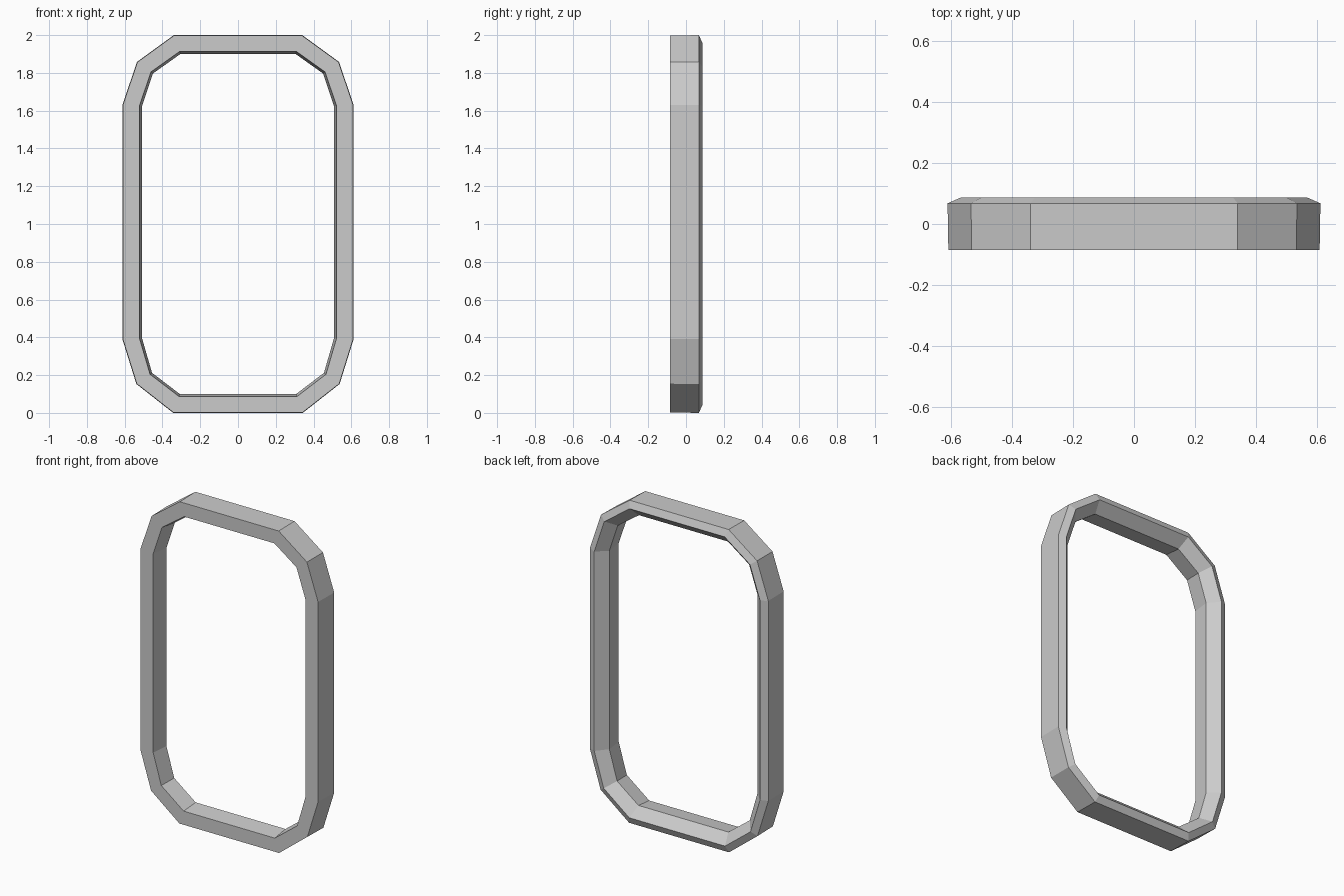
import bpy, bmesh

if "Cube" in bpy.data.objects:
    bpy.data.objects.remove(bpy.data.objects["Cube"])

# Right half of the frame outline, bottom to top: outermost and innermost (x, z)
OUTER = [(0.343, 0.0), (0.538, 0.153), (0.612, 0.39),
         (0.612, 1.63), (0.535, 1.858), (0.34, 2.0)]
INNER = [(0.308, 0.10), (0.455, 0.212), (0.508, 0.395),
         (0.508, 1.625), (0.45, 1.797), (0.305, 1.90)]

# Bar cross-section: (fraction from outer to inner outline, y)
SECTION = [(0.025, -0.086), (0.0, 0.068), (0.42, 0.087),
           (1.0, 0.025), (0.87, -0.086)]


def ring(bm, t, y):
    """One closed loop around the frame, mirrored left to right."""
    half = [(a + (c - a) * t, b + (d - b) * t)
            for (a, b), (c, d) in zip(OUTER, INNER)]
    loop = half + [(-x, z) for x, z in reversed(half)]
    return [bm.verts.new((x, y, z)) for x, z in loop]


# Frame: bridge the section loops into a closed ring
bm = bmesh.new()
rings = [ring(bm, t, y) for t, y in SECTION]
for i, a in enumerate(rings):
    b = rings[(i + 1) % len(rings)]
    n = len(a)
    for j in range(n):
        k = (j + 1) % n
        bm.faces.new((a[j], a[k], b[k], b[j]))
bmesh.ops.recalc_face_normals(bm, faces=bm.faces)

mesh = bpy.data.meshes.new("oval_frame")
bm.to_mesh(mesh)
bm.free()
bpy.context.collection.objects.link(bpy.data.objects.new("oval_frame", mesh))
